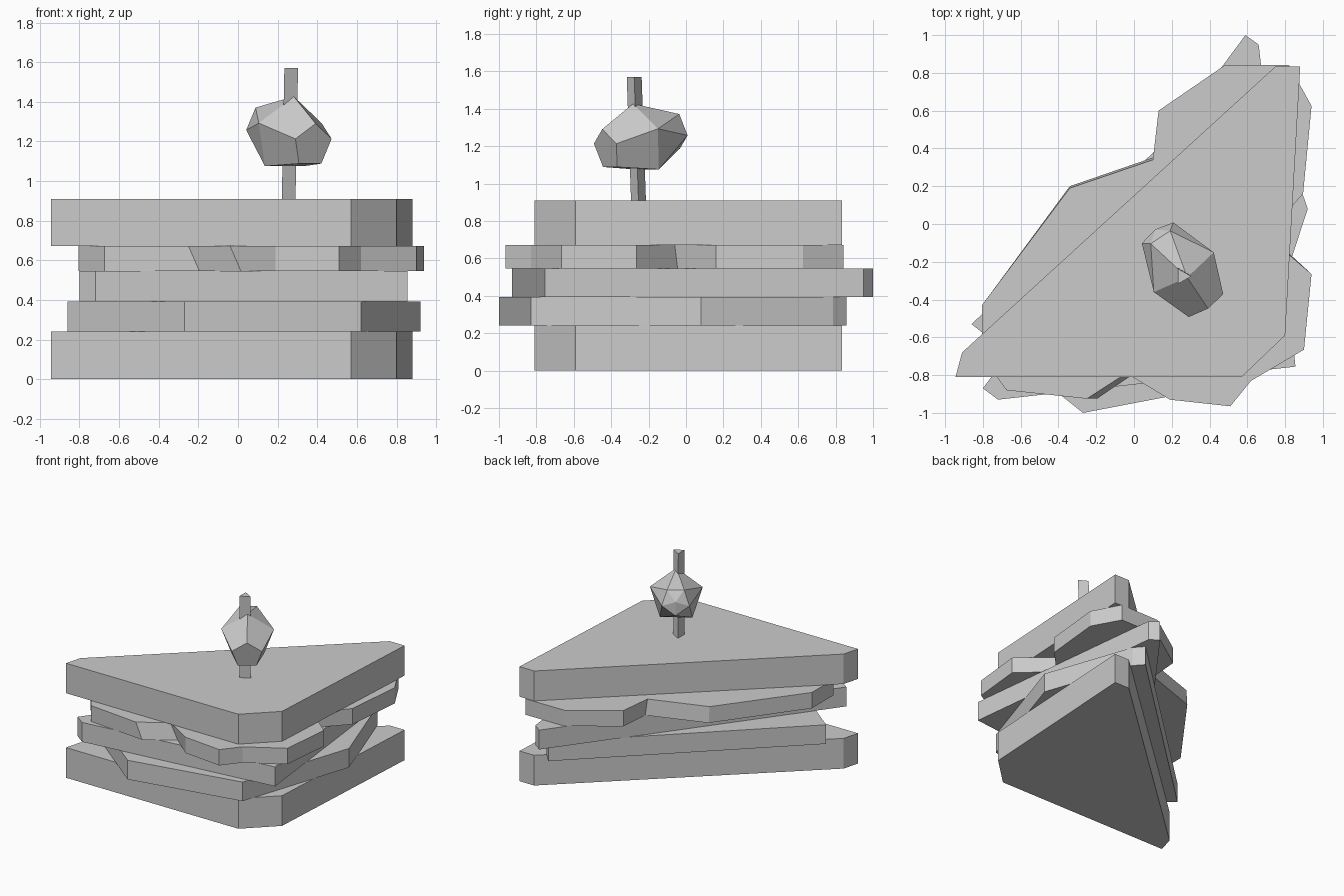
import bpy, bmesh
from math import sin, cos, pi
from mathutils import Vector

if "Cube" in bpy.data.objects:
    bpy.data.objects.remove(bpy.data.objects["Cube"])


def finish(name, bm):
    bmesh.ops.recalc_face_normals(bm, faces=bm.faces[:])
    me = bpy.data.meshes.new(name)
    bm.to_mesh(me)
    bm.free()
    ob = bpy.data.objects.new(name, me)
    bpy.context.collection.objects.link(ob)
    return ob


def slab(name, outline, z0, z1, shift={}, lean=(0, 0)):
    """Flat slice: outline extruded from z0 to z1; shift moves single lower corners."""
    bm = bmesh.new()
    low, top = [], []
    for i, (x, y) in enumerate(outline):
        dx, dy = shift.get(i, (0, 0))
        low.append(bm.verts.new((x + dx, y + dy, z0)))
        top.append(bm.verts.new((x + lean[0], y + lean[1], z1)))
    bm.faces.new(low[::-1])
    bm.faces.new(top)
    n = len(low)
    for i in range(n):
        j = (i + 1) % n
        bm.faces.new((low[i], low[j], top[j], top[i]))
    return finish(name, bm)


# Bread slices
bread = [(-.945, -.81), (.57, -.81), (.80, -.59), (.88, .835), (.75, .835), (-.91, -.68)]
slab("bread_bottom", bread, 0, .24)
slab("bread_top", bread, .672, .91)

# Fillings
slab("ham", [(-.86, -.53), (-.27, -1), (.62, -.83), (.92, .08), (.675, .785), (.61, .858)],
     .24, .392)
slab("cheese", [(-.80, -.87), (-.72, -.93), (.855, -.755), (.66, .95), (.59, 1)],
     .392, .546)
lettuce = [(-.805, -.70), (-.675, -.88), (-.25, -.925), (-.04, -.79), (.19, -.93),
           (.51, -.965), (.62, -.83), (.90, -.665), (.94, -.265), (.70, -.06),
           (.895, .16), (.94, .625), (.82, .842), (.48, .84), (.13, .60),
           (.10, .34), (-.34, .19), (-.805, -.43)]
slab("lettuce", lettuce, .546, .672,
     {2: (.055, 0), 3: (.055, .01), 9: (0, .015), 15: (.01, .015), 16: (0, .01)})

# Cocktail stick
stick = [(.243 + .046 * cos(a), -.252 + .046 * sin(a)) for a in (0, 2 * pi / 3, 4 * pi / 3)]
slab("stick", stick, .85, 1.57, lean=(.014, -.025))

# Olive: five-sided rings along a tilted axis, wrapped in a hull
axis = Vector((.54, -.81, -.24)).normalized()
side = Vector((.83, .55, 0)).normalized()
up = side.cross(axis).normalized()
centre = Vector((.25, -.235, 1.235))
bm = bmesh.new()
for t, r, turn in ((-.225, .105, 0), (.01, .20, pi / 5), (.235, .115, pi / 5)):
    for k in range(5):
        a = turn + k * 2 * pi / 5
        bm.verts.new(centre + axis * t + side * r * sin(a) + up * r * cos(a))
bm.verts.new(centre - axis * .255)
bmesh.ops.convex_hull(bm, input=bm.verts[:])
bmesh.ops.dissolve_limit(bm, angle_limit=.02, verts=bm.verts[:], edges=bm.edges[:])
finish("olive", bm)
